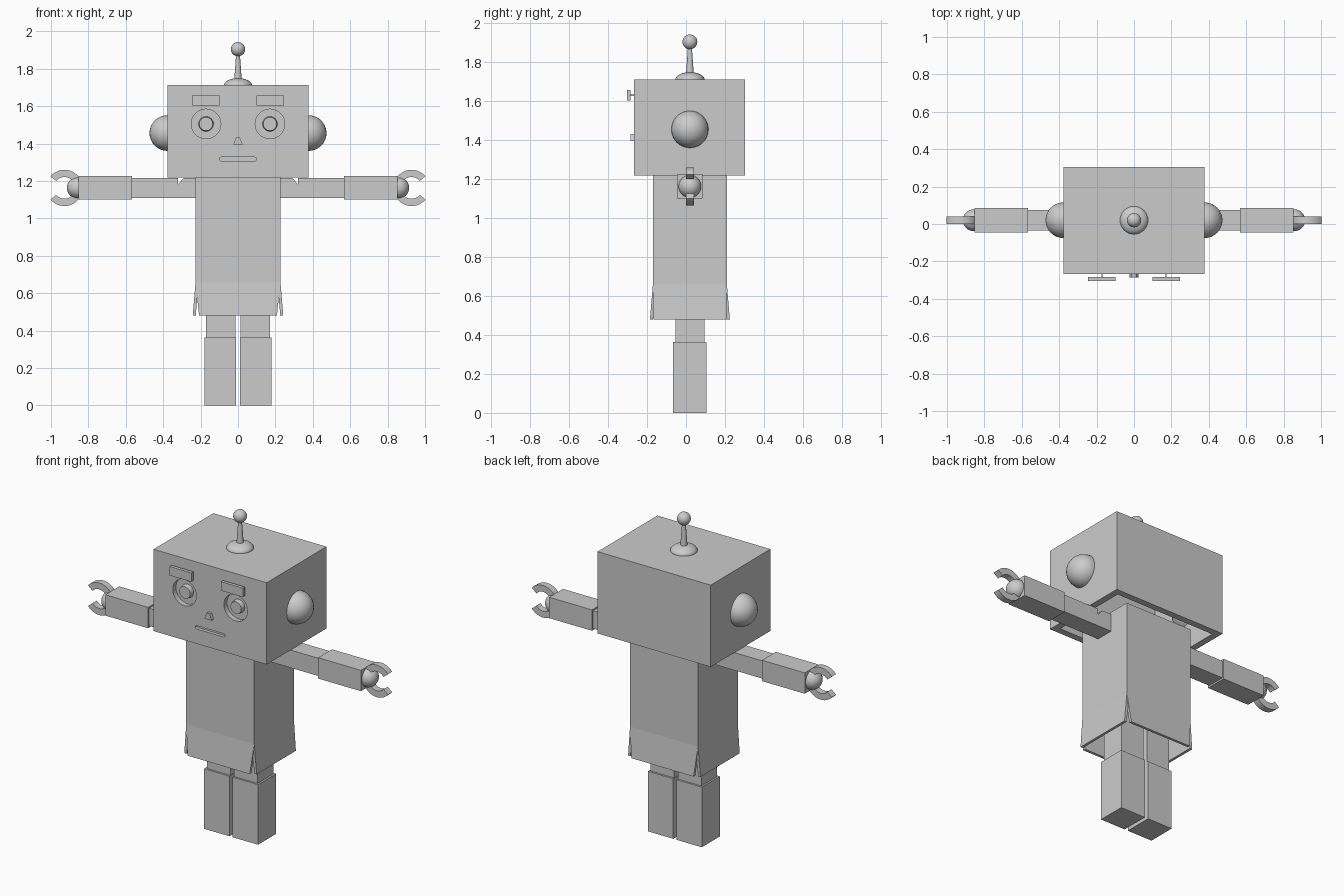
import bpy, bmesh, math
from mathutils import Matrix, Vector

if "Cube" in bpy.data.objects:
    bpy.data.objects.remove(bpy.data.objects["Cube"])

CY = 0.02  # depth of the body's centre plane
grey = bpy.data.materials.new("plain_grey")
grey.diffuse_color = (0.6, 0.6, 0.6, 1)
grey.use_nodes = True
grey.node_tree.nodes["Principled BSDF"].inputs["Base Color"].default_value = grey.diffuse_color


def finish(name, bm, smooth=False):
    bmesh.ops.recalc_face_normals(bm, faces=bm.faces)
    me = bpy.data.meshes.new(name)
    bm.to_mesh(me)
    bm.free()
    me.materials.append(grey)
    ob = bpy.data.objects.new(name, me)
    bpy.context.collection.objects.link(ob)
    if smooth:
        bpy.ops.object.select_all(action='DESELECT')
        ob.select_set(True)
        bpy.context.view_layer.objects.active = ob
        bpy.ops.object.shade_smooth_by_angle(angle=math.radians(40))
    return ob


def box(name, x0, x1, y0, y1, z0, z1):
    bm = bmesh.new()
    mat = Matrix.Translation(((x0 + x1) / 2, (y0 + y1) / 2, (z0 + z1) / 2))
    mat = mat @ Matrix.Diagonal((abs(x1 - x0), y1 - y0, z1 - z0, 1))
    bmesh.ops.create_cube(bm, size=1, matrix=mat)
    return finish(name, bm)


def ball(name, loc, r, squash=1):
    bm = bmesh.new()
    mat = Matrix.Translation(loc) @ Matrix.Diagonal((1, 1, squash, 1))
    bmesh.ops.create_uvsphere(bm, u_segments=32, v_segments=20, radius=r, matrix=mat)
    return finish(name, bm, True)


def cone(name, loc, r1, r2, depth, rot=None):
    bm = bmesh.new()
    mat = Matrix.Translation(loc) @ (rot or Matrix.Identity(4))
    bmesh.ops.create_cone(bm, cap_ends=True, segments=32, radius1=r1, radius2=r2,
                          depth=depth, matrix=mat)
    return finish(name, bm, True)


def prism(name, pts, y0, y1, smooth=False):
    """Outline in x and z, extruded along y."""
    bm = bmesh.new()
    face = bm.faces.new([bm.verts.new((x, y0, z)) for x, z in pts])
    res = bmesh.ops.extrude_face_region(bm, geom=[face])
    for v in res["geom"]:
        if isinstance(v, bmesh.types.BMVert):
            v.co.y = y1
    return finish(name, bm, smooth)


def cut(target, cutter):
    mod = target.modifiers.new("cut", 'BOOLEAN')
    mod.operation = 'DIFFERENCE'
    mod.solver = 'EXACT'
    mod.object = cutter
    bpy.context.view_layer.objects.active = target
    bpy.ops.object.modifier_apply(modifier=mod.name)
    bpy.data.objects.remove(cutter)


def flap(name, side, half_top, half_low, reach, flare=0.015, t=0.016):
    """Thin skirt panel, leaning outward; side is its angle about z."""
    bm = bmesh.new()
    rot = Matrix.Rotation(side, 4, 'Z')
    rows = []
    for dep in (0, -t):
        rows += [(-half_top, -reach - dep, 0.66), (half_top, -reach - dep, 0.66),
                 (half_low, -reach - flare - dep, 0.48), (-half_low, -reach - flare - dep, 0.48)]
    v = [bm.verts.new(rot @ Vector(p) + Vector((0, CY, 0))) for p in rows]
    bm.faces.new(v[:4])
    bm.faces.new(v[4:])
    for i in range(4):
        j = (i + 1) % 4
        bm.faces.new((v[i], v[j], v[4 + j], v[4 + i]))
    return finish(name, bm)


FRONT = -0.266
to_front = Matrix.Rotation(math.pi / 2, 4, 'X')  # cone axis towards -y

# Head: hollow box, open below, with recessed eyes and mouth
head = box("head", -0.378, 0.378, FRONT, 0.304, 1.218, 1.712)
cut(head, box("cavity", -0.338, 0.338, FRONT + 0.04, 0.264, 1.1, 1.672))
for s in (-1, 1):
    cut(head, cone("eye_cutter", (s * 0.171, FRONT, 1.505), 0.079, 0.079, 0.06, to_front))
mouth = [(s * (0.09 + 0.01 * math.cos(a)), 1.317 + s * 0.01 * math.sin(a))
         for s in (1, -1) for a in [math.radians(d) for d in range(-90, 91, 30)]]
cut(head, prism("mouth_cutter", mouth, FRONT - 0.02, FRONT + 0.02))

# Nose
prism("nose", [(-0.024, 1.396), (0.024, 1.396), (0.01, 1.433), (-0.01, 1.433)],
      FRONT - 0.02, FRONT + 0.005)

# Antenna
ball("antenna_base", (0, CY, 1.712), 0.075, 0.5)
cone("antenna_rod", (0, CY, 1.81), 0.02, 0.01, 0.14)
ball("antenna_ball", (0, CY, 1.905), 0.038)

# Torso: hollow box, open below, with four skirt flaps
torso = box("torso", -0.227, 0.227, CY - 0.19, CY + 0.19, 0.66, 1.23)
cut(torso, box("cavity", -0.211, 0.211, CY - 0.174, CY + 0.174, 0.5, 1.21))
for i, n in enumerate(("front", "right", "back", "left")):
    wide = i % 2 == 0
    flap(n + "_skirt_flap", i * math.pi / 2, 0.227 if wide else 0.19,
         0.208 if wide else 0.187, 0.19 if wide else 0.227)

ZA = 1.163  # arm height
for s, n in ((-1, "left_"), (1, "right_")):
    # Eye pupil, eyebrow with its peg, and ear
    cone(n + "pupil", (s * 0.171, FRONT + 0.016, 1.505), 0.04, 0.036, 0.03, to_front)
    box(n + "eyebrow", s * 0.099, s * 0.245, -0.304, -0.284, 1.604, 1.658)
    box(n + "eyebrow_peg", s * 0.169, s * 0.175, -0.285, FRONT + 0.005, 1.628, 1.634)
    ball(n + "ear", (s * 0.378, CY, 1.456), 0.095)

    # Arm: chamfered shoulder, upper arm and forearm
    prism(n + "shoulder", [(s * x, z) for x, z in ((0.215, 1.11), (0.322, 1.11), (0.322, 1.18),
                                                   (0.29, 1.217), (0.215, 1.217))],
          CY - 0.056, CY + 0.056)
    box(n + "upper_arm", s * 0.322, s * 0.58, CY - 0.056, CY + 0.056, 1.11, 1.217)
    box(n + "forearm", s * 0.568, s * 0.854, CY - 0.066, CY + 0.066, 1.1, 1.226)

    # Hand: wrist ball and open ring claw
    ball(n + "wrist", (s * 0.857, CY, ZA), 0.058)
    arc = [math.radians(40 + 280 * i / 32) for i in range(33)]
    ring = [(r, a) for r, seq in ((0.097, arc), (0.058, arc[::-1])) for a in seq]
    prism(n + "claw", [(s * (0.928 + r * math.cos(a)), ZA + r * math.sin(a)) for r, a in ring],
          CY - 0.02, CY + 0.02, True)

    # Leg
    box(n + "upper_leg", s * 0.013, s * 0.17, CY - 0.075, CY + 0.075, 0.35, 0.8)
    box(n + "lower_leg", s * 0.011, s * 0.18, CY - 0.086, CY + 0.086, 0, 0.363)
